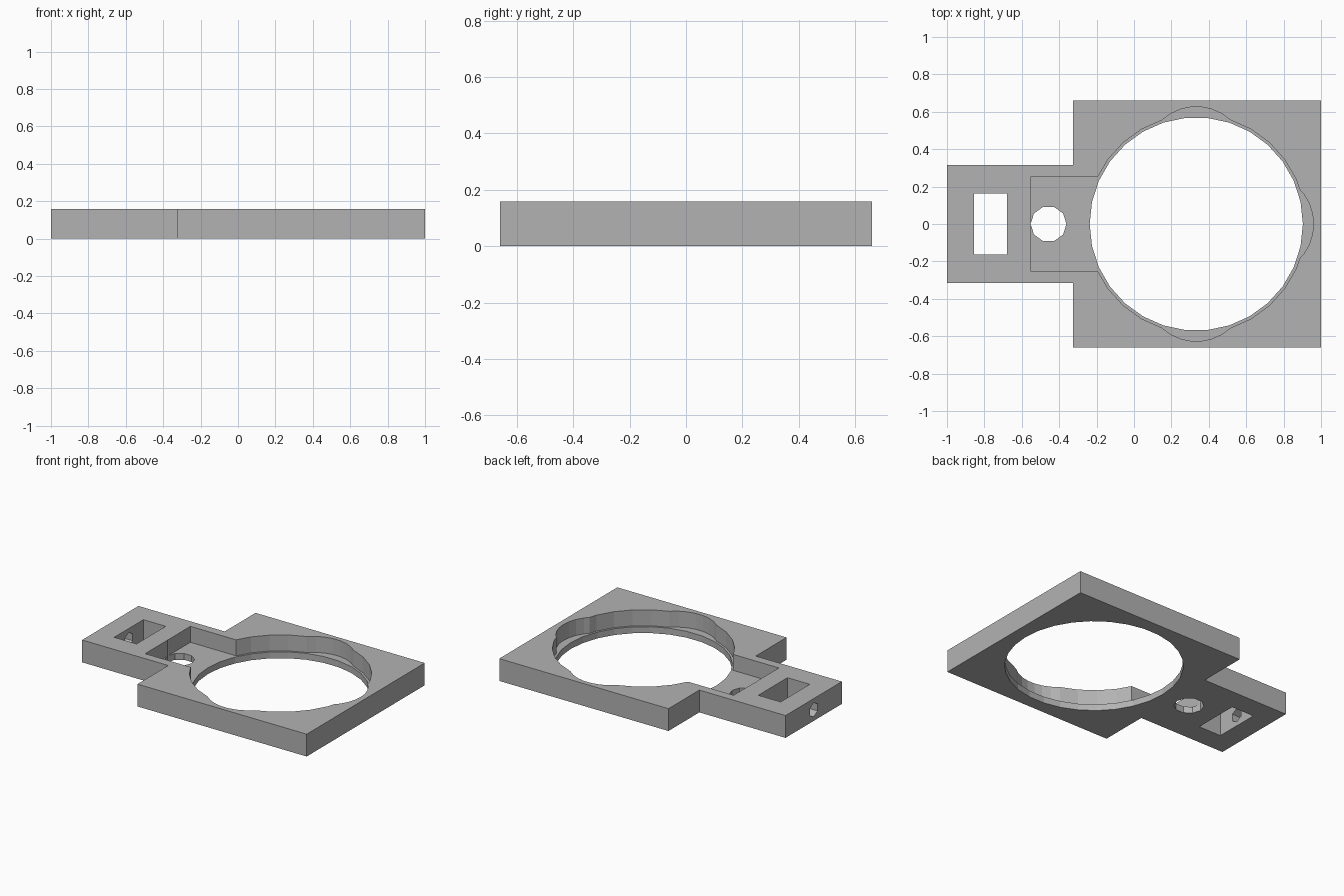
import bpy
import math

if "Cube" in bpy.data.objects:
    bpy.data.objects.remove(bpy.data.objects["Cube"], do_unlink=True)

HEIGHT = 0.158
FLOOR = 0.045
RING_X = 0.333

grey = bpy.data.materials.new("plain grey")
grey.use_nodes = True
colour = (0.45, 0.45, 0.45, 1)
grey.diffuse_color = colour
grey.node_tree.nodes["Principled BSDF"].inputs["Base Color"].default_value = colour


def prism(name, outline, low, high):
    """Extrude a flat outline between two heights."""
    n = len(outline)
    verts = [(x, y, z) for z in (low, high) for x, y in outline]
    faces = [tuple(reversed(range(n))), tuple(range(n, 2 * n))]
    faces += [(i, (i + 1) % n, n + (i + 1) % n, n + i) for i in range(n)]
    mesh = bpy.data.meshes.new(name)
    mesh.from_pydata(verts, [], faces)
    mesh.materials.append(grey)
    obj = bpy.data.objects.new(name, mesh)
    bpy.context.collection.objects.link(obj)
    return obj


def circle(x, y, radius, sides):
    steps = [2 * math.pi * i / sides for i in range(sides)]
    return [(x + radius * math.cos(a), y + radius * math.sin(a)) for a in steps]


def rectangle(x0, x1, half):
    return [(x0, -half), (x1, -half), (x1, half), (x0, half)]


def cut(target, cutter):
    """Subtract the cutter and discard it."""
    cutter.hide_render = True
    mod = target.modifiers.new("cut", "BOOLEAN")
    mod.operation = "DIFFERENCE"
    mod.solver = "EXACT"
    mod.object = cutter
    bpy.context.view_layer.objects.active = target
    bpy.ops.object.modifier_apply(modifier=mod.name)
    bpy.data.objects.remove(cutter, do_unlink=True)


# Square frame with a narrower mounting tab
half_outline = [(-1, -0.315), (-0.325, -0.315), (-0.325, -0.66), (1, -0.66)]
outline = half_outline + [(x, -y) for x, y in reversed(half_outline)]
frame = prism("mounting_frame", outline, 0, HEIGHT)

# Through openings: ring, cable hole and strap window
cut(frame, prism("ring_opening", circle(RING_X, 0, 0.57, 30), -0.1, 0.3))
cut(frame, prism("cable_hole", circle(-0.457, 0, 0.096, 10), -0.1, 0.3))
cut(frame, prism("strap_window", rectangle(-0.855, -0.68, 0.163), -0.1, 0.3))

# Seat recess with three rounded lobes, and the pocket in the tab
cut(frame, prism("seat_recess", circle(RING_X, 0, 0.585, 30), FLOOR, 0.3))
for dx, dy in ((1, 0), (0, 1), (0, -1)):
    lobe = circle(RING_X + 0.357 * dx, 0.357 * dy, 0.27, 30)
    cut(frame, prism("seat_lobe", lobe, FLOOR, 0.3))
cut(frame, prism("tab_pocket", rectangle(-0.55, 0, 0.253), FLOOR, 0.3))

# Bore through the end of the tab
bore = prism("end_bore", circle(0, 0, 0.05, 6), -0.1, 0.1)
bore.rotation_euler.y = math.pi / 2
bore.location = (-0.93, 0, HEIGHT / 2)
bpy.context.view_layer.update()
cut(frame, bore)
